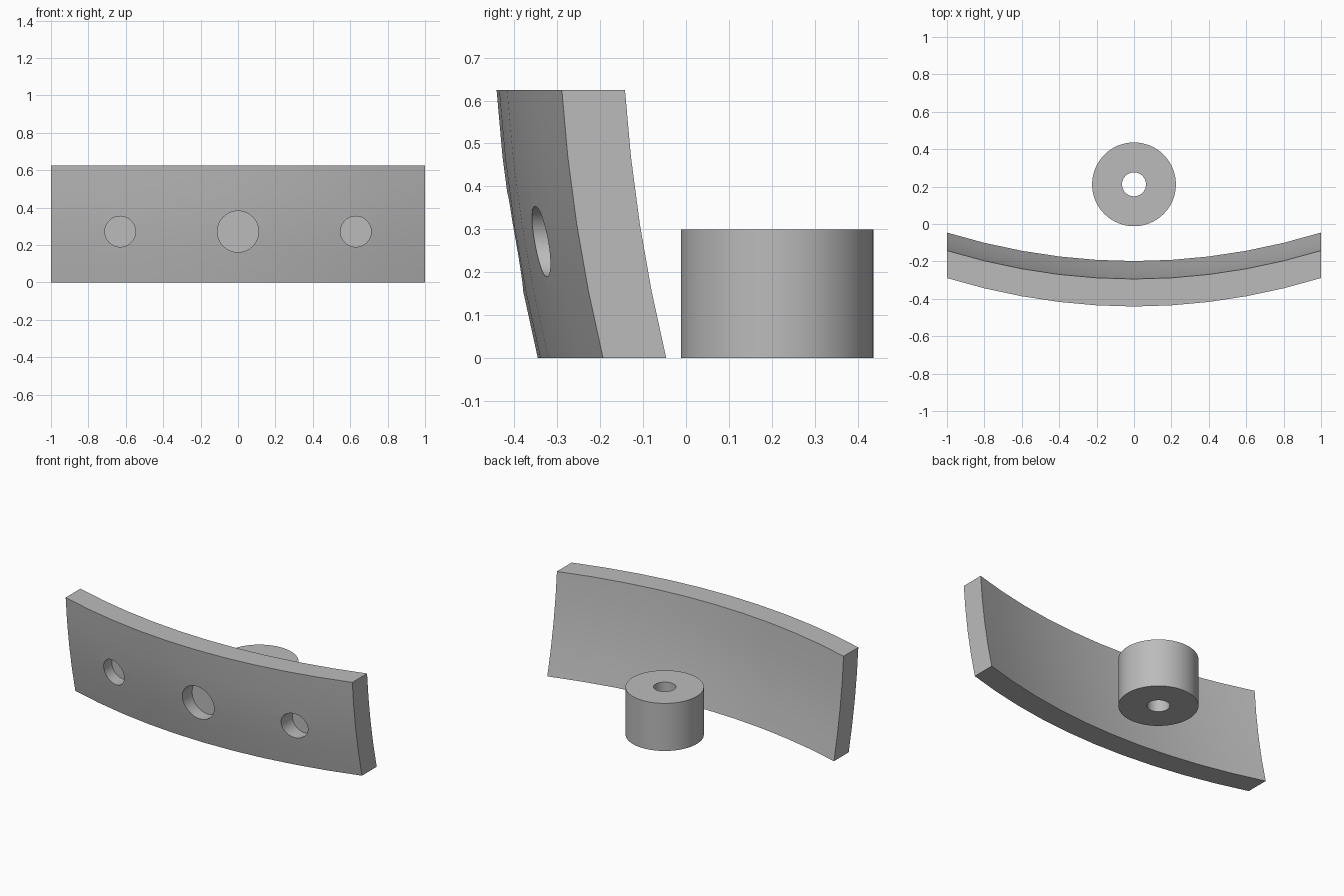
import bpy, bmesh, math
from mathutils import Matrix

old = bpy.data.objects.get("Cube")
if old:
    bpy.data.objects.remove(old, do_unlink=True)

grey = bpy.data.materials.new("plain grey")
grey.use_nodes = True
grey.diffuse_color = (0.5, 0.5, 0.5, 1)
grey.node_tree.nodes["Principled BSDF"].inputs["Base Color"].default_value = (0.5, 0.5, 0.5, 1)

HEIGHT, THICK = 0.625, 0.147


def add_object(name, bm):
    bmesh.ops.recalc_face_normals(bm, faces=bm.faces)
    mesh = bpy.data.meshes.new(name)
    bm.to_mesh(mesh)
    bm.free()
    mesh.materials.append(grey)
    obj = bpy.data.objects.new(name, mesh)
    bpy.context.collection.objects.link(obj)
    return obj


def cylinder(name, radius, depth, matrix, sides=64):
    bm = bmesh.new()
    bmesh.ops.create_cone(bm, cap_ends=True, segments=sides, radius1=radius,
                          radius2=radius, depth=depth, matrix=matrix)
    return add_object(name, bm)


def cut(obj, cutter):
    cutter.hide_render = True
    cutter.hide_viewport = True
    mod = obj.modifiers.new("hole", "BOOLEAN")
    mod.operation = "DIFFERENCE"
    mod.solver = "EXACT"
    mod.object = cutter


def finish(obj):
    """Bake the cuts, drop the cutters and smooth the curved faces."""
    bpy.ops.object.select_all(action="DESELECT")
    obj.select_set(True)
    bpy.context.view_layer.objects.active = obj
    cutters = [m.object for m in obj.modifiers]
    for mod in list(obj.modifiers):
        bpy.ops.object.modifier_apply(modifier=mod.name)
    for cutter in cutters:
        bpy.data.objects.remove(cutter, do_unlink=True)
    bpy.ops.object.shade_smooth_by_angle(angle=math.radians(30))


def back_y(x, z):
    """Back surface of the plate, bowed along its width and height."""
    return -0.198 + 0.152 * x * x - 0.24 * z + 0.138 * z * z


# Curved plate: a bowed sheet given thickness towards the front
bm = bmesh.new()
bmesh.ops.create_grid(bm, x_segments=10, y_segments=4, size=1)
for v in bm.verts:
    x, z = v.co.x, (v.co.y + 1) / 2 * HEIGHT
    v.co = (x, back_y(x, z), z)
ext = bmesh.ops.extrude_face_region(bm, geom=bm.faces[:], use_keep_orig=True)
moved = [g for g in ext["geom"] if isinstance(g, bmesh.types.BMVert)]
bmesh.ops.translate(bm, verts=moved, vec=(0, -THICK, 0))
plate = add_object("curved_plate", bm)

# Blind round holes in the front of the plate
HOLE_Z, HOLE_DEPTH = 0.272, 0.1
for x, radius in ((-0.63, 0.082), (0, 0.11), (0.63, 0.082)):
    floor = back_y(x, HOLE_Z) - THICK + HOLE_DEPTH
    place = Matrix.Translation((x, floor - 0.25, HOLE_Z)) @ Matrix.Rotation(math.pi / 2, 4, "X")
    cut(plate, cylinder("hole_cutter", radius, 0.5, place))
finish(plate)

# Round spacer standing behind the plate, bored through
centre_y = 0.212
spacer = cylinder("round_spacer", 0.224, 0.3, Matrix.Translation((0, centre_y, 0.15)))
cut(spacer, cylinder("bore_cutter", 0.064, 0.6, Matrix.Translation((0, centre_y, 0.15))))
finish(spacer)
